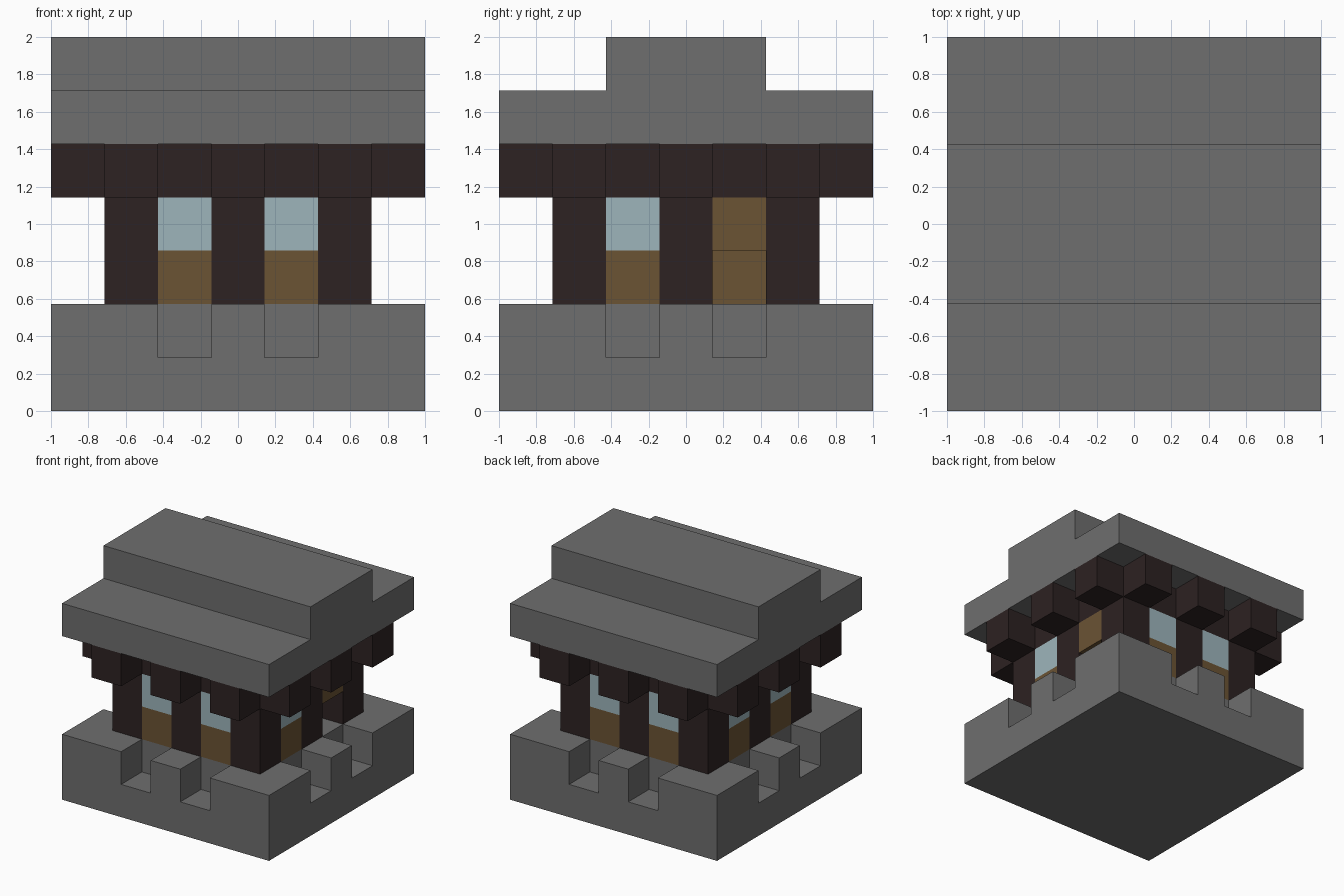
import bpy
import bmesh
from mathutils import Vector

U = 2 / 7  # one building block; the house is seven blocks wide, deep and tall

old = bpy.data.objects.get("Cube")
if old:
    bpy.data.objects.remove(old, do_unlink=True)


def material(name, rgb):
    mat = bpy.data.materials.new(name)
    mat.use_nodes = True
    color = (*rgb, 1)
    mat.diffuse_color = color
    mat.node_tree.nodes["Principled BSDF"].inputs["Base Color"].default_value = color
    return mat


stone = material("grey stone", (0.156, 0.156, 0.156))
timber = material("dark timber", (0.026, 0.016, 0.016))
plank = material("brown plank", (0.147, 0.087, 0.034))
glass = material("pale blue glass", (0.34, 0.46, 0.50))


def prism(name, points, direction, mat):
    """Extrude a closed outline, measured in blocks, along a direction."""
    bm = bmesh.new()
    face = bm.faces.new([bm.verts.new(Vector(p) * U) for p in points])
    result = bmesh.ops.extrude_face_region(bm, geom=[face], use_keep_orig=True)
    moved = [v for v in result["geom"] if isinstance(v, bmesh.types.BMVert)]
    bmesh.ops.translate(bm, verts=moved, vec=Vector(direction) * U)
    bmesh.ops.recalc_face_normals(bm, faces=bm.faces)
    mesh = bpy.data.meshes.new(name)
    bm.to_mesh(mesh)
    bm.free()
    mesh.materials.append(mat)
    obj = bpy.data.objects.new(name, mesh)
    bpy.context.collection.objects.link(obj)
    return obj


def box(name, x, y, z, size, height, mat):
    """Square block centred on x, y with its underside at z."""
    h = size / 2
    corners = [(x - h, y - h, z), (x + h, y - h, z), (x + h, y + h, z), (x - h, y + h, z)]
    return prism(name, corners, (0, 0, height), mat)


def four_sided(side, z):
    """Repeat the outline of the front side around all four sides."""
    points = []
    for _ in range(4):
        points += [(x, y, z) for x, y in side]
        side = [(-y, x) for x, y in side]
    return points


OUT, IN = -3.5, -2.5

# Stone base: slab and notched rim
box("base_slab", 0, 0, 0, 7, 1, stone)
rim = [(OUT, OUT), (-1.5, OUT), (-1.5, IN), (-0.5, IN), (-0.5, OUT),
       (0.5, OUT), (0.5, IN), (1.5, IN), (1.5, OUT)]
prism("base_notched_rim", four_sided(rim, 1), (0, 0, 1), stone)

# Walls: posts with a plank panel and a window between each pair
sides = {"front": (0, -1), "back": (0, 1), "left": (1, 0), "right": (-1, 0)}
for x in (-2, 2):
    for y in (-2, 2):
        box("corner_post", x, y, 2, 1, 2, timber)
for side, (nx, ny) in sides.items():
    box(side + "_middle_post", nx * 2, ny * 2, 2, 1, 2, timber)
    for s in (-1, 1):
        x, y = nx * 2 + abs(ny) * s, ny * 2 + abs(nx) * s
        if side == "left" and s == 1:
            # Open doorway below a plank panel
            box("doorway_top_panel", x, y, 3, 1, 1, plank)
        else:
            box(side + "_plank_panel", x, y, 2, 1, 1, plank)
            box(side + "_window", x, y, 3, 1, 1, glass)

# Timber frieze with three projecting brackets on each side
brackets = [(IN, IN)]
for c in (-2, 0, 2):
    brackets += [(c - 0.5, IN), (c - 0.5, OUT), (c + 0.5, OUT), (c + 0.5, IN)]
brackets = brackets[1:-1]  # neighbouring sides share their corner point
prism("bracket_frieze", four_sided(brackets, 4), (0, 0, 1), timber)

# Stepped stone roof
steps = [(-3.5, 5), (3.5, 5), (3.5, 6), (1.5, 6), (1.5, 7), (-1.5, 7), (-1.5, 6), (-3.5, 6)]
prism("stepped_roof", [(-3.5, y, z) for y, z in steps], (7, 0, 0), stone)
